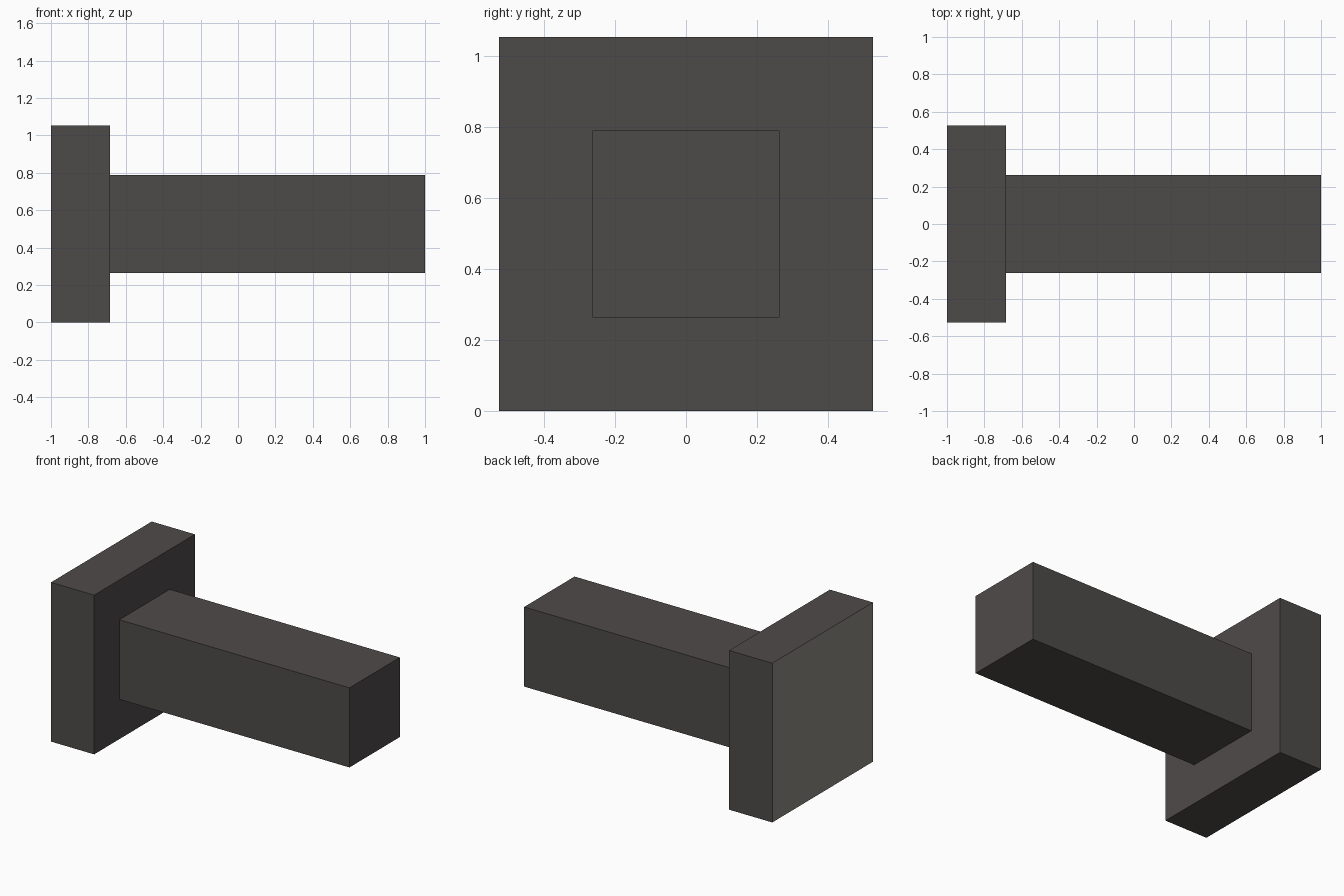
import bpy

if "Cube" in bpy.data.objects:
    bpy.data.objects.remove(bpy.data.objects["Cube"])

HEIGHT = 1.053   # head plate is square in section
JOIN_X = -0.684  # where the head meets the shaft


def flat(name, colour):
    mat = bpy.data.materials.new(name)
    mat.diffuse_color = (*colour, 1)
    mat.use_nodes = True
    mat.node_tree.nodes["Principled BSDF"].inputs["Base Color"].default_value = mat.diffuse_color
    return mat


dark = flat("dark_grey_metal", (0.076, 0.069, 0.067))
light = flat("light_grey_face", (0.265, 0.255, 0.225))


def box(name, x0, x1, width):
    """Square-section bar along x, centred on the shared axis."""
    bpy.ops.mesh.primitive_cube_add(size=1, location=((x0 + x1) / 2, 0, HEIGHT / 2))
    ob = bpy.context.object
    ob.name = name
    ob.scale = (x1 - x0, width, width)
    bpy.ops.object.transform_apply(location=False, rotation=False, scale=True)
    ob.data.materials.append(dark)
    return ob


# Wide square head, with a lighter striking face on its outer end
head = box("head", -1, JOIN_X, HEIGHT)
head.data.materials.append(light)
for face in head.data.polygons:
    if face.normal.x < -0.5:
        face.material_index = 1

# Long square shaft, half the width of the head
box("shaft", JOIN_X, 1, HEIGHT / 2)
